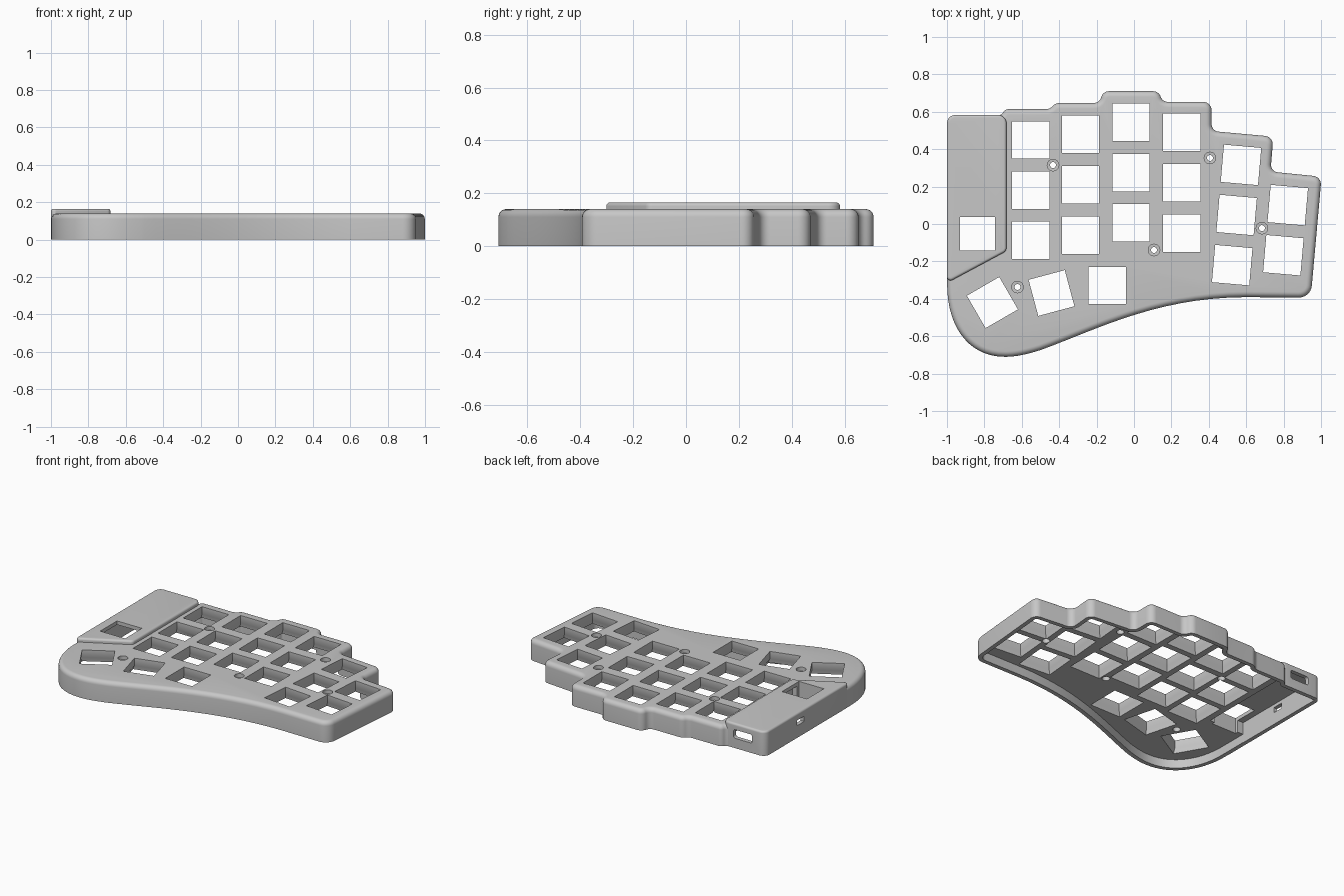
import bpy, bmesh, math
from mathutils import Vector, Matrix
from mathutils.geometry import interpolate_bezier

if "Cube" in bpy.data.objects:
    bpy.data.objects.remove(bpy.data.objects["Cube"])

gray = bpy.data.materials.new("matte gray")
gray.use_nodes = True
color = (0.57, 0.57, 0.57, 1)
gray.diffuse_color = color
gray.node_tree.nodes["Principled BSDF"].inputs["Base Color"].default_value = color


def rounded(corners, closed=True):
    """Replace each (x, y, radius) corner by an arc."""
    out, n = [], len(corners)
    for i, (x, y, r) in enumerate(corners):
        p = Vector((x, y))
        if not closed and i in (0, n - 1):
            out.append(p)
            continue
        a = Vector(corners[i - 1][:2]) - p
        b = Vector(corners[(i + 1) % n][:2]) - p
        turn = math.pi - a.angle(b)
        d = min(r * math.tan(turn / 2), 0.48 * a.length, 0.48 * b.length)
        h = 4 / 3 * math.tan(turn / 4) * d / math.tan(turn / 2)
        a.normalize()
        b.normalize()
        out += interpolate_bezier(p + a * d, p + a * (d - h),
                                  p + b * (d - h), p + b * d, 8)
    return [Vector(v[:2]) for v in out]


def inset(pts, d):
    """Shift a clockwise outline inwards."""
    out = []
    for i, p in enumerate(pts):
        e1 = (p - pts[i - 1]).normalized()
        e2 = (pts[(i + 1) % len(pts)] - p).normalized()
        n = Vector((e1.y + e2.y, -e1.x - e2.x)).normalized()
        out.append(p + n * d / max(0.5, n.dot(Vector((e1.y, -e1.x)))))
    return out


def loft(name, rings):
    """Solid through a stack of (outline, z) rings."""
    bm = bmesh.new()
    loops = [[bm.verts.new((p.x, p.y, z)) for p in pts] for pts, z in rings]
    n = len(loops[0])
    for lo, hi in zip(loops, loops[1:]):
        for i in range(n):
            j = (i + 1) % n
            bm.faces.new((lo[i], lo[j], hi[j], hi[i]))
    bm.faces.new(loops[0])
    bm.faces.new(loops[-1])
    bmesh.ops.recalc_face_normals(bm, faces=bm.faces)
    me = bpy.data.meshes.new(name)
    bm.to_mesh(me)
    bm.free()
    me.materials.append(gray)
    ob = bpy.data.objects.new(name, me)
    bpy.context.collection.objects.link(ob)
    return ob


def soft_slab(name, pts, top, r):
    """Upright slab with a rounded top edge."""
    rings = [(pts, 0)]
    for k in range(7):
        t = math.pi / 2 * k / 6
        rings.append((inset(pts, r * (1 - math.cos(t))), top - r + r * math.sin(t)))
    return loft(name, rings)


def cut(cutter, *targets):
    for target in targets:
        mod = target.modifiers.new("cut", 'BOOLEAN')
        mod.operation, mod.solver, mod.object = 'DIFFERENCE', 'EXACT', cutter
        bpy.context.view_layer.objects.active = target
        bpy.ops.object.modifier_apply(modifier=mod.name)
    bpy.data.objects.remove(cutter)


def ngon(x, y, r, n, turn=0.0):
    return [Vector((x + r * math.cos(turn - math.tau * i / n),
                    y + r * math.sin(turn - math.tau * i / n))) for i in range(n)]


def square(x, y, size, deg):
    return ngon(x, y, size / math.sqrt(2), 4, math.radians(deg + 45))


def box(name, center, size):
    x, y, z = center
    sx, sy, sz = (s / 2 for s in size)
    pts = [Vector(p) for p in ((x - sx, y - sy), (x - sx, y + sy),
                               (x + sx, y + sy), (x + sx, y - sy))]
    return loft(name, [(pts, z - sz), (pts, z + sz)])


# Case outline: stepped finger columns, then the sweeping palm edge
outline = rounded([
    (-0.999, -0.32, 0), (-0.999, 0.584, 0.045), (-0.71, 0.584, 0.03),
    (-0.69, 0.617, 0.04), (-0.45, 0.617, 0.05), (-0.42, 0.65, 0.05),
    (-0.185, 0.65, 0.04), (-0.165, 0.713, 0.045), (0.13, 0.713, 0.045),
    (0.155, 0.656, 0.04), (0.415, 0.656, 0.045), (0.415, 0.5, 0.04),
    (0.745, 0.47, 0.045), (0.73, 0.283, 0.04), (1.003, 0.256, 0.045),
    (0.945, -0.391, 0.07), (0.6, -0.388, 0)], closed=False)
palm = [((0.6, -0.388), (0.12, -0.389), (-0.2, -0.562), (-0.5, -0.671)),
        ((-0.5, -0.671), (-0.59, -0.699), (-0.64, -0.707), (-0.69, -0.707)),
        ((-0.69, -0.707), (-0.885, -0.707), (-0.999, -0.545), (-0.999, -0.32))]
for seg in palm:
    outline += [Vector(p[:2]) for p in interpolate_bezier(*map(Vector, seg), 16)[1:]]
outline.pop()
case = soft_slab("keyboard_case", outline, 0.14, 0.03)

# Raised controller cover, fitted into a matching notch in the case
rim = rounded([(-1, -0.312, 0.02), (-1, 0.586, 0.045),
               (-0.682, 0.586, 0.045), (-0.682, -0.142, 0.03)])
cover = soft_slab("controller_cover", rim, 0.165, 0.014)
cut(loft("notch", [(rim, -0.1), (rim, 0.3)]), case)

# Open underside and the deeper controller bay
FLOOR = 0.058
hollow = inset(outline, 0.028)
cut(loft("hollow", [(hollow, -0.1), (hollow, FLOOR)]), case, cover)
cut(box("bay", (-0.8415, 0.22, 0.02), (0.263, 0.676, 0.24)), cover)

# Switch openings, flared underneath: x, y, tilt
keys = []
for x, top, pitch, count, tilt in ((-0.553, 0.452, 0.268, 3, 0),
                                   (-0.286, 0.483, 0.27, 3, 0),
                                   (-0.016, 0.546, 0.268, 3, 0),
                                   (0.255, 0.493, 0.27, 3, 0),
                                   (0.572, 0.319, 0.269, 3, -5),
                                   (0.822, 0.104, 0.269, 2, -5)):
    t = math.radians(tilt)
    keys += [(x + k * pitch * math.sin(t), top - k * pitch * math.cos(t), tilt)
             for k in range(count)]
keys += [(-0.142, -0.326, 0), (-0.441, -0.366, 15), (-0.757, -0.417, 30)]
for x, y, tilt in keys:
    wide, slim = square(x, y, 0.228, tilt), square(x, y, 0.2, tilt)
    cut(loft("opening", [(wide, -0.1), (wide, FLOOR + 0.005),
                         (slim, 0.09), (slim, 0.3)]), case)
cut(box("cover_opening", (-0.836, -0.049, 0.1), (0.186, 0.18, 0.4)), cover)

# Screw holes, recessed on both sides
for x, y in ((-0.433, 0.318), (0.406, 0.356), (0.107, -0.136),
             (0.684, -0.019), (-0.623, -0.334)):
    shaft, nut, head = (ngon(x, y, r, 20) for r in (0.016, 0.024, 0.031))
    cut(loft("screw", [(nut, -0.1), (nut, 0.09), (shaft, 0.091), (shaft, 0.114),
                       (head, 0.115), (head, 0.3)]), case)

# Cable port in the back wall and small switch slot in the outer wall
port = rounded([(-0.07, -0.029, 0.014), (-0.07, 0.029, 0.014),
                (0.07, 0.029, 0.014), (0.07, -0.029, 0.014)])
plug = loft("port", [(port, -0.08), (port, 0.08)])
plug.data.transform(Matrix.Translation((-0.832, 0.58, 0.095))
                    @ Matrix.Rotation(math.pi / 2, 4, 'X'))
cut(plug, cover)
cut(box("slot", (-1, 0.21, 0.1), (0.12, 0.075, 0.036)), cover)

# Centre the parts on the origin and smooth the rounded edges
bpy.ops.object.select_all(action='DESELECT')
for part in (case, cover):
    part.data.transform(Matrix.Translation((0, -0.003, 0)))
    part.select_set(True)
bpy.context.view_layer.objects.active = case
bpy.ops.object.shade_smooth_by_angle(angle=math.radians(30))
